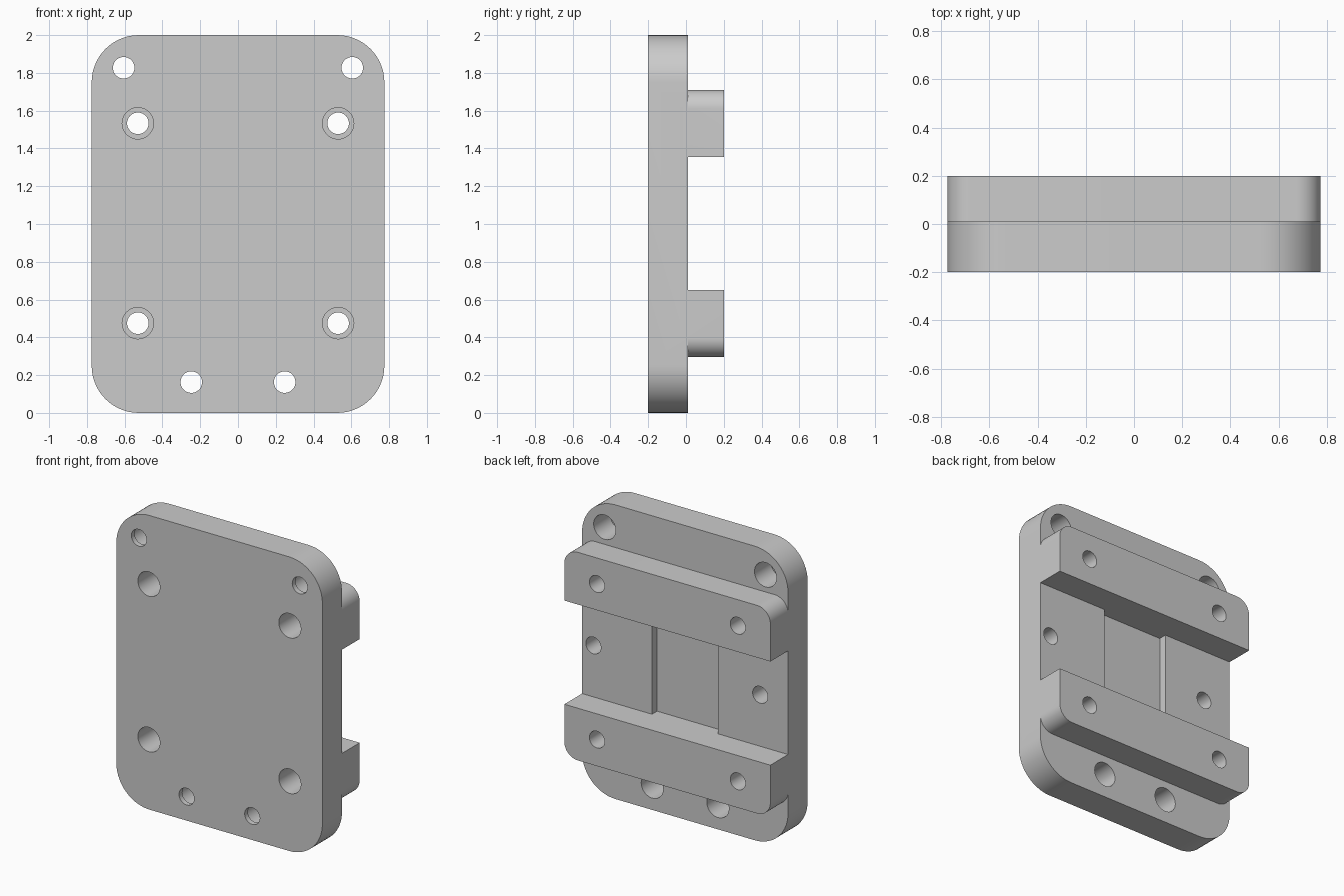
import bpy
import bmesh
from math import cos, sin, pi, radians

cube = bpy.data.objects.get("Cube")
if cube:
    bpy.data.objects.remove(cube, do_unlink=True)

HALF_W = 0.775                             # half width of plate and rails
FRONT, BACK, RAIL_BACK = -0.2, 0.01, 0.2   # depth levels

grey = bpy.data.materials.new("machined grey")
grey.use_nodes = True
grey.diffuse_color = (0.6, 0.6, 0.6, 1)
grey.node_tree.nodes["Principled BSDF"].inputs["Base Color"].default_value = (0.6, 0.6, 0.6, 1)


def prism(name, points, y0, y1):
    """Extrude an x-z outline from y0 to y1."""
    bm = bmesh.new()
    face = bm.faces.new([bm.verts.new((x, y0, z)) for x, z in points])
    moved = bmesh.ops.extrude_face_region(bm, geom=[face])["geom"]
    verts = [v for v in moved if isinstance(v, bmesh.types.BMVert)]
    bmesh.ops.translate(bm, verts=verts, vec=(0, y1 - y0, 0))
    bmesh.ops.recalc_face_normals(bm, faces=bm.faces)
    mesh = bpy.data.meshes.new(name)
    bm.to_mesh(mesh)
    bm.free()
    mesh.materials.append(grey)
    obj = bpy.data.objects.new(name, mesh)
    bpy.context.collection.objects.link(obj)
    return obj


def rounded_outline(half_w, z0, z1, r_low, r_high, steps=14):
    """Rectangle outline with separate lower and upper corner radii."""
    points = []
    corners = [(1, z1, r_high, 0), (-1, z1, r_high, 1), (-1, z0, r_low, 2), (1, z0, r_low, 3)]
    for side, z, r, quarter in corners:
        cx = side * (half_w - r)
        cz = z - r if z == z1 else z + r
        for i in range(steps + 1 if r else 1):
            a = (quarter + i / steps) * pi / 2
            points.append((cx + r * cos(a), cz + r * sin(a)))
    return points


def hole(x, z, r, y0, y1, sides=40):
    ring = [(x + r * cos(2 * pi * i / sides), z + r * sin(2 * pi * i / sides)) for i in range(sides)]
    return prism("hole_cutter", ring, y0, y1)


def combine(body, tool, operation):
    """Apply a boolean and remove the tool object."""
    mod = body.modifiers.new(operation, 'BOOLEAN')
    mod.operation = operation
    mod.solver = 'EXACT'
    mod.object = tool
    bpy.context.view_layer.objects.active = body
    bpy.ops.object.modifier_apply(modifier=mod.name)
    bpy.data.objects.remove(tool, do_unlink=True)


# Base plate with rounded corners
plate = prism("mounting_plate", rounded_outline(HALF_W, 0, 2, 0.25, 0.25), FRONT, BACK)

# Two rails across the back, rounded on their outer edges
lower = prism("lower_rail", rounded_outline(HALF_W, 0.295, 0.65, 0.1, 0), BACK - 0.03, RAIL_BACK)
upper = prism("upper_rail", rounded_outline(HALF_W, 1.355, 1.71, 0, 0.1), BACK - 0.03, RAIL_BACK)
for rail in (lower, upper):
    combine(plate, rail, 'UNION')

# Shallow recess between the rails
recess = prism("recess_cutter", rounded_outline(0.249, 0.65, 1.355, 0, 0), BACK - 0.055, BACK + 0.1)
combine(plate, recess, 'DIFFERENCE')

SMALL, LARGE = 0.057, 0.083
for side in (-1, 1):
    # Rail bolt holes, counterbored from the front
    for z in (0.475, 1.533):
        combine(plate, hole(side * 0.53, z, SMALL, -0.3, 0.3), 'DIFFERENCE')
        combine(plate, hole(side * 0.53, z, LARGE, -0.3, 0.03), 'DIFFERENCE')
    # Top and bottom bolt holes, counterbored from the back
    for x, z in ((0.605, 1.827), (0.247, 0.163)):
        combine(plate, hole(side * x, z, SMALL, -0.3, 0.1), 'DIFFERENCE')
        combine(plate, hole(side * x, z, LARGE, FRONT + 0.035, 0.1), 'DIFFERENCE')

# Blind holes either side of the recess
for x in (0.69, -0.565):
    combine(plate, hole(x, 1.0, SMALL, -0.14, 0.1), 'DIFFERENCE')

# Smooth curved walls, keep edges crisp
bpy.ops.object.select_all(action='DESELECT')
plate.select_set(True)
bpy.context.view_layer.objects.active = plate
bpy.ops.object.shade_smooth_by_angle(angle=radians(30))
